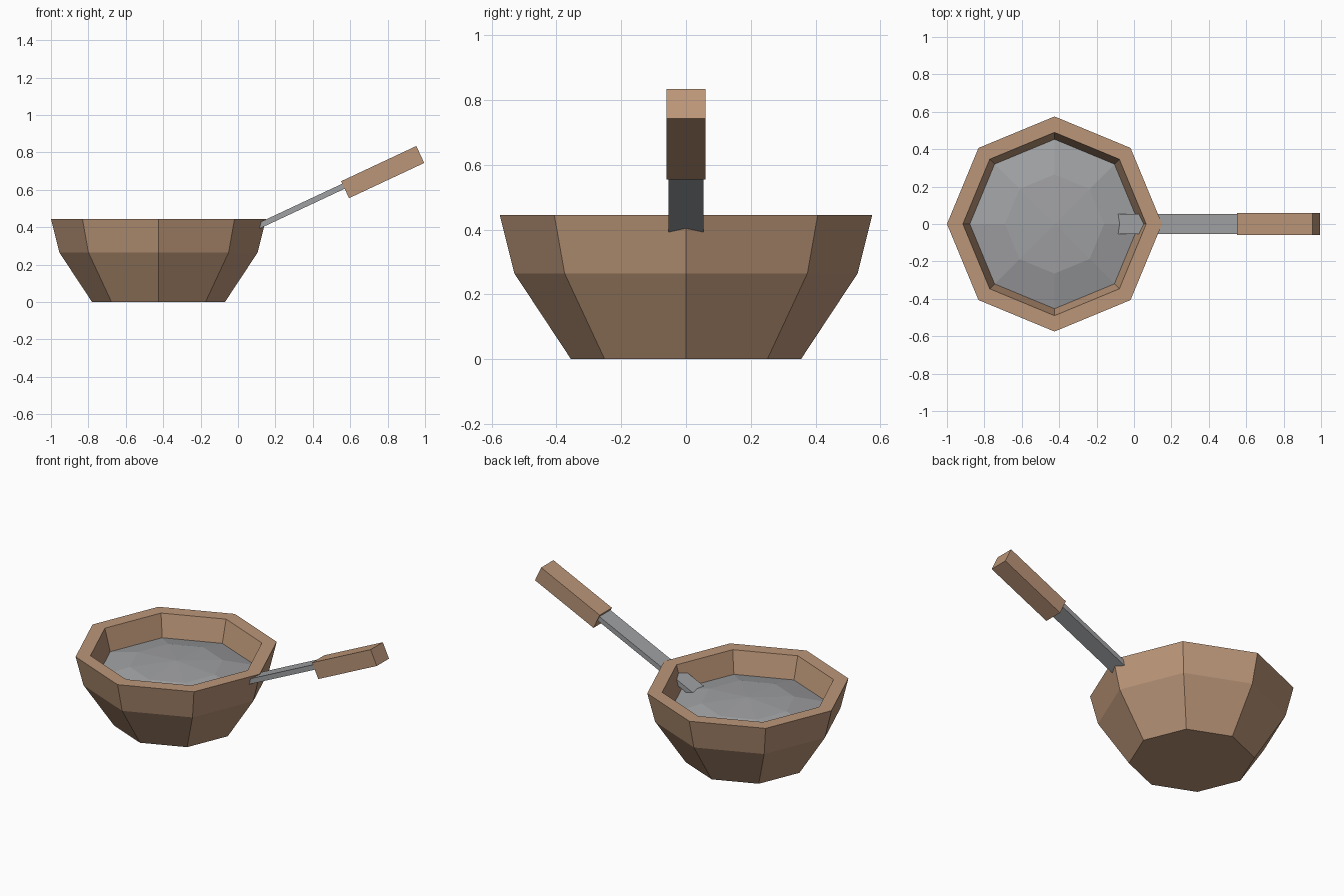
import bpy, bmesh, math
from mathutils import Matrix, Vector

cube = bpy.data.objects.get("Cube")
if cube:
    bpy.data.objects.remove(cube, do_unlink=True)

SIDES = 8
BOWL_X = -0.425
TILT = math.radians(25.1)


def material(name, rgb):
    m = bpy.data.materials.new(name)
    m.use_nodes = True
    m.diffuse_color = (*rgb, 1)
    m.node_tree.nodes["Principled BSDF"].inputs["Base Color"].default_value = (*rgb, 1)
    return m


wood = material("warm wood", (0.50, 0.305, 0.19))
grey = material("steel grey", (0.35, 0.355, 0.365))


def finish(name, bm, mat):
    bmesh.ops.recalc_face_normals(bm, faces=bm.faces)
    mesh = bpy.data.meshes.new(name)
    bm.to_mesh(mesh)
    bm.free()
    mesh.materials.append(mat)
    ob = bpy.data.objects.new(name, mesh)
    bpy.context.collection.objects.link(ob)
    return ob


def lathe(name, profile, mat):
    """Spin (radius, height) points into a closed eight-sided shape."""
    bm = bmesh.new()
    rings = []
    for r, z in profile:
        ring = []
        for i in range(SIDES):
            a = math.tau * i / SIDES
            ring.append(bm.verts.new((BOWL_X + r * math.cos(a), r * math.sin(a), z)))
        rings.append(ring)
    for low, high in zip(rings, rings[1:]):
        for i in range(SIDES):
            j = (i + 1) % SIDES
            bm.faces.new((low[i], low[j], high[j], high[i]))
    bm.faces.new(rings[0])
    # Close the last ring with a triangle fan around its centre
    cap = bm.faces.new(rings[-1])
    return bm, cap


def tilted_box(name, centre, size, mat):
    bm = bmesh.new()
    place = (Matrix.Translation(Vector(centre)) @ Matrix.Rotation(-TILT, 4, 'Y')
             @ Matrix.Diagonal((*size, 1)))
    bmesh.ops.create_cube(bm, size=1, matrix=place)
    return finish(name, bm, mat)


# Wooden bowl: outside up to the rim, then down the inside
bm, cap = lathe("bowl", [(0.355, 0), (0.53, 0.265), (0.575, 0.445),
                         (0.49, 0.445), (0.445, 0.28), (0.29, 0.07)], wood)
finish("bowl", bm, wood)

# Shallow faceted dome filling the bowl
bm, cap = lathe("filling", [(0.42, 0.25), (0.456, 0.308), (0.265, 0.357)], grey)
top = bmesh.ops.poke(bm, faces=[cap])["verts"][0]
top.co.z = 0.375
finish("filling", bm, grey)

# Flat shaft running through the bowl wall into the filling
tilted_box("shaft", (0.23, 0, 0.463), (0.84, 0.108, 0.03), grey)

# Chunky grip
tilted_box("handle", (0.7735, 0, 0.695), (0.444, 0.12, 0.1), wood)
